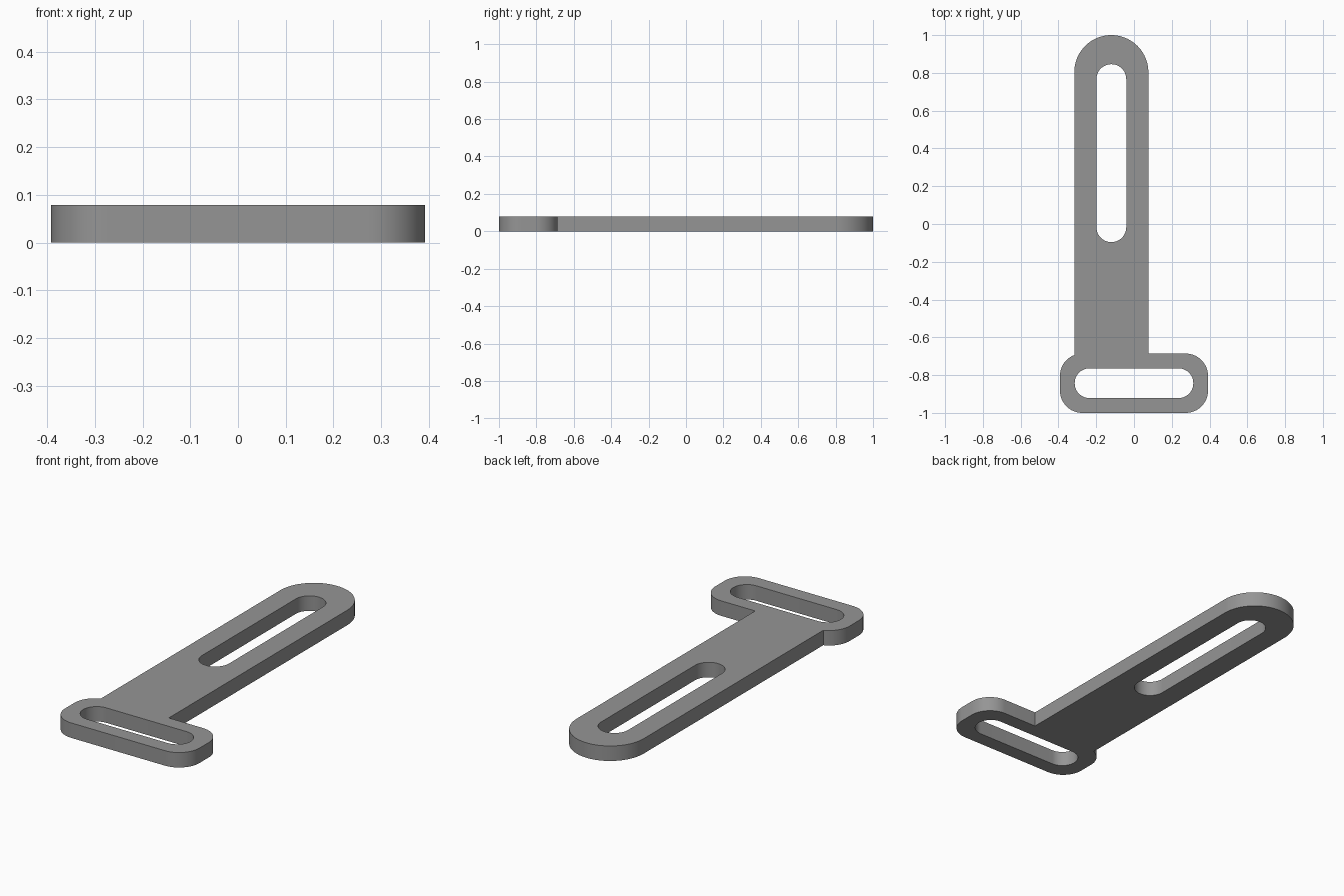
import bpy, bmesh
from math import sin, cos, pi, sqrt, atan2

if "Cube" in bpy.data.objects:
    bpy.data.objects.remove(bpy.data.objects["Cube"])

THICK = 0.079
ARM_X, ARM_R = -0.12, 0.196       # arm centre line and half width
FOOT_X, FOOT_Y, FOOT_H = 0.392, -0.843, 0.157
CORNER = 0.118                    # foot corner radius
SLOT_R = 0.079


def arc(cx, cy, r, a0, a1, n=16):
    return [(cx + r * cos(a0 + (a1 - a0) * i / n),
             cy + r * sin(a0 + (a1 - a0) * i / n)) for i in range(n + 1)]


# Outer outline, anticlockwise: foot corners, then the round-ended arm
ix, lo, hi = FOOT_X - CORNER, FOOT_Y - FOOT_H + CORNER, FOOT_Y + FOOT_H - CORNER
dx = ARM_X - ARM_R + ix           # arm's left side meets the corner arc here
meet = atan2(sqrt(CORNER ** 2 - dx ** 2), dx)
outline = (arc(-ix, lo, CORNER, pi, 1.5 * pi)
           + arc(ix, lo, CORNER, -0.5 * pi, 0)
           + arc(ix, hi, CORNER, 0, 0.5 * pi)
           + [(ARM_X + ARM_R, FOOT_Y + FOOT_H)]
           + arc(ARM_X, 1 - ARM_R, ARM_R, 0, pi, 40)
           + arc(-ix, hi, CORNER, meet, pi))

# Long adjustment slot in the arm, strap slot in the foot
arm_slot = (arc(ARM_X, 0.767, SLOT_R, 0, pi, 24)
            + arc(ARM_X, -0.017, SLOT_R, pi, 2 * pi, 24))
foot_slot = (arc(0.235, FOOT_Y, SLOT_R, -0.5 * pi, 0.5 * pi, 24)
             + arc(-0.235, FOOT_Y, SLOT_R, 0.5 * pi, 1.5 * pi, 24))

# Fill the flat profile and extrude it into the plate
bm = bmesh.new()
for loop in (outline, arm_slot, foot_slot):
    vs = [bm.verts.new((x, y, 0)) for x, y in loop]
    for a, b in zip(vs, vs[1:] + vs[:1]):
        bm.edges.new((a, b))
bmesh.ops.triangle_fill(bm, edges=bm.edges[:], use_beauty=True, normal=(0, 0, 1))
ext = bmesh.ops.extrude_face_region(bm, geom=bm.faces[:], use_keep_orig=True)
top = [g for g in ext["geom"] if isinstance(g, bmesh.types.BMVert)]
bmesh.ops.translate(bm, verts=top, vec=(0, 0, THICK))
bmesh.ops.recalc_face_normals(bm, faces=bm.faces[:])

mesh = bpy.data.meshes.new("slotted_bracket")
bm.to_mesh(mesh)
bm.free()
plate = bpy.data.objects.new("slotted_bracket", mesh)
bpy.context.collection.objects.link(plate)

grey = bpy.data.materials.new("plain grey")
grey.diffuse_color = (0.3, 0.3, 0.3, 1)
grey.use_nodes = True
grey.node_tree.nodes["Principled BSDF"].inputs["Base Color"].default_value = grey.diffuse_color
mesh.materials.append(grey)

bpy.context.view_layer.objects.active = plate
plate.select_set(True)
bpy.ops.object.shade_smooth_by_angle()
